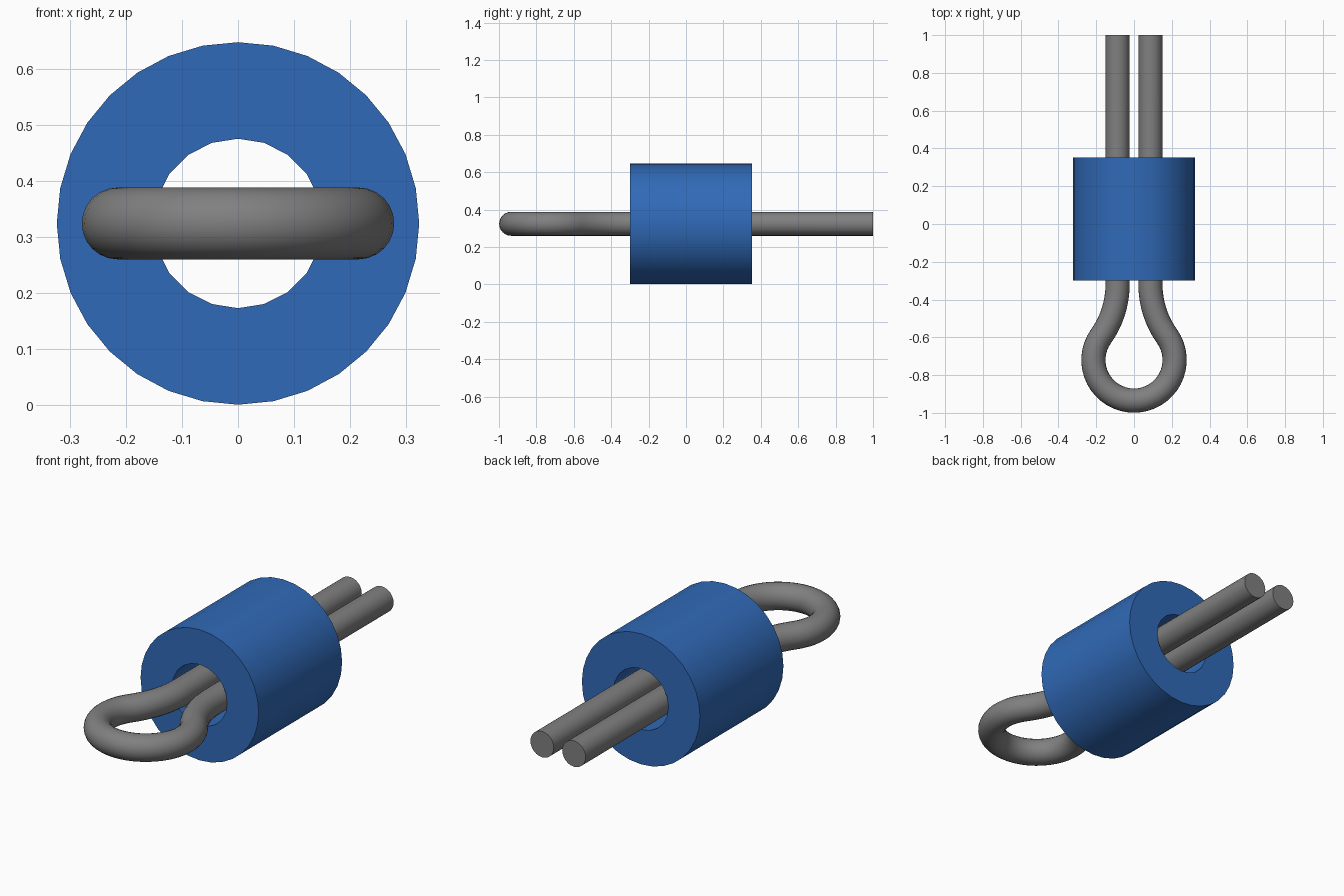
import bpy, bmesh, math
from mathutils import Matrix, Vector

cube = bpy.data.objects.get("Cube")
if cube:
    bpy.data.objects.remove(cube, do_unlink=True)

AXIS_Z = 0.324          # height of the common axis
BODY_R, HOLE_R = 0.323, 0.151
BODY_FRONT, BODY_BACK = -0.3, 0.352
WIRE_R, LEG_X = 0.064, 0.087


def material(name, rgb):
    mat = bpy.data.materials.new(name)
    mat.use_nodes = True
    mat.diffuse_color = (*rgb, 1)
    mat.node_tree.nodes["Principled BSDF"].inputs["Base Color"].default_value = (*rgb, 1)
    return mat


def smooth(obj):
    bpy.ops.object.select_all(action="DESELECT")
    obj.select_set(True)
    bpy.context.view_layer.objects.active = obj
    bpy.ops.object.shade_smooth_by_angle(angle=math.radians(35))


blue = material("sleeve blue", (0.03, 0.144, 0.479))
grey = material("wire grey", (0.216, 0.216, 0.216))

# Sleeve: ring face extruded along y
bm = bmesh.new()
place = Matrix.Translation((0, BODY_FRONT, AXIS_Z)) @ Matrix.Rotation(math.pi / 2, 4, "X")
for radius, sides in ((BODY_R, 32), (HOLE_R, 20)):
    bmesh.ops.create_circle(bm, radius=radius, segments=sides, matrix=place)
bmesh.ops.triangle_fill(bm, edges=bm.edges[:], use_beauty=True)
grown = bmesh.ops.extrude_face_region(bm, geom=bm.faces[:], use_keep_orig=True)["geom"]
bmesh.ops.translate(bm, verts=[v for v in grown if isinstance(v, bmesh.types.BMVert)],
                    vec=(0, BODY_BACK - BODY_FRONT, 0))
bmesh.ops.recalc_face_normals(bm, faces=bm.faces[:])
mesh = bpy.data.meshes.new("sleeve")
bm.to_mesh(mesh)
bm.free()
sleeve = bpy.data.objects.new("sleeve", mesh)
bpy.context.collection.objects.link(sleeve)
mesh.materials.append(blue)
smooth(sleeve)

# Wire path: straight leg, neck arc tangent to the round loop, mirrored
LOOP_Y, LOOP_R, NECK_Y = -0.72, 0.215, -0.32
rise = NECK_Y - LOOP_Y
neck_r = (LEG_X ** 2 + rise ** 2 - LOOP_R ** 2) / (2 * (LOOP_R - LEG_X))
neck_x = LEG_X + neck_r
join = math.atan2(rise, neck_x)


def arc(cx, cy, r, start, end, steps):
    angles = [start + (end - start) * i / steps for i in range(steps + 1)]
    return [Vector((cx + r * math.cos(a), cy + r * math.sin(a), AXIS_Z)) for a in angles]


half = [Vector((LEG_X, 1, AXIS_Z))]
half += arc(neck_x, NECK_Y, neck_r, math.pi, math.pi + join, 8)
half += arc(0, LOOP_Y, LOOP_R, join, -math.pi / 2, 16)[1:]
path = half + [Vector((-p.x, p.y, p.z)) for p in reversed(half[:-1])]

curve = bpy.data.curves.new("wire_loop", "CURVE")
curve.dimensions = "3D"
curve.twist_mode = "Z_UP"
curve.bevel_depth = WIRE_R
curve.bevel_resolution = 10
curve.use_fill_caps = True
spline = curve.splines.new("POLY")
spline.points.add(len(path) - 1)
for point, co in zip(spline.points, path):
    point.co = (*co, 1)
curve.materials.append(grey)
wire = bpy.data.objects.new("wire_loop", curve)
bpy.context.collection.objects.link(wire)
bpy.ops.object.select_all(action="DESELECT")
wire.select_set(True)
bpy.context.view_layer.objects.active = wire
bpy.ops.object.convert(target="MESH")
wire = bpy.context.view_layer.objects.active

# Weld the end caps and face everything outward
bm = bmesh.new()
bm.from_mesh(wire.data)
bmesh.ops.remove_doubles(bm, verts=bm.verts[:], dist=0.0001)
bmesh.ops.recalc_face_normals(bm, faces=bm.faces[:])
bm.to_mesh(wire.data)
bm.free()
smooth(wire)
